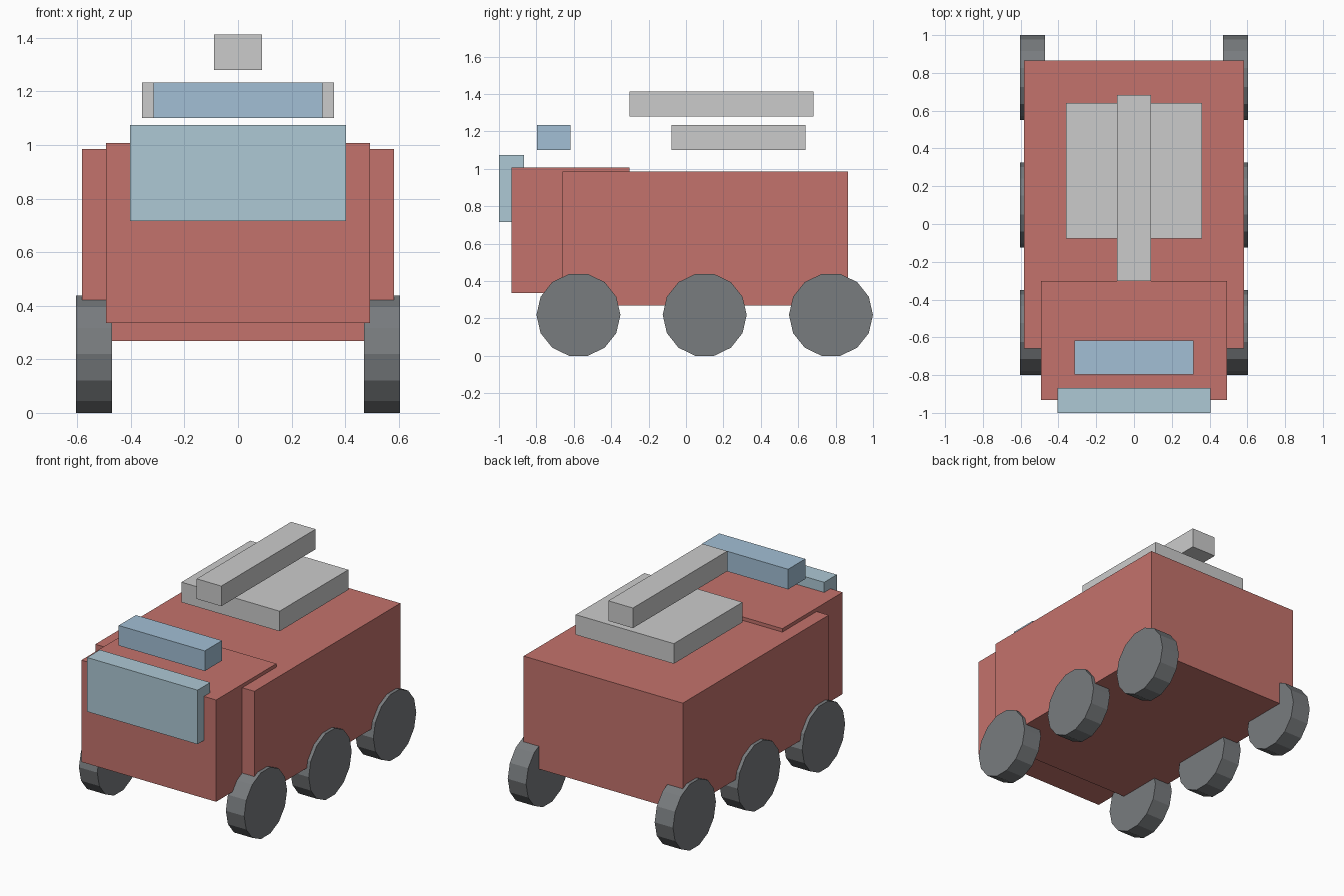
import bpy
from math import pi

if "Cube" in bpy.data.objects:
    bpy.data.objects.remove(bpy.data.objects["Cube"])


def material(name, rgb):
    mat = bpy.data.materials.new(name)
    mat.diffuse_color = (*rgb, 1)
    mat.use_nodes = True
    mat.node_tree.nodes["Principled BSDF"].inputs["Base Color"].default_value = mat.diffuse_color
    return mat


RED = material("red_paint", (0.55, 0.17, 0.15))
GLASS = material("glass_blue", (0.42, 0.58, 0.66))
LAMP = material("lamp_blue", (0.36, 0.52, 0.66))
RUBBER = material("rubber", (0.19, 0.20, 0.21))
METAL = material("metal", (0.53, 0.54, 0.54))


def box(name, half_x, y0, y1, z0, z1, mat):
    """Axis-aligned box, symmetric about x = 0."""
    bpy.ops.mesh.primitive_cube_add(size=1, location=(0, (y0 + y1) / 2, (z0 + z1) / 2))
    obj = bpy.context.object
    obj.name = name
    obj.scale = (2 * half_x, y1 - y0, z1 - z0)
    bpy.ops.object.transform_apply(location=False, rotation=False, scale=True)
    obj.data.materials.append(mat)


# Body and cab
box("rear_body", 0.582, -0.66, 0.865, 0.268, 0.985, RED)
box("cab", 0.493, -0.933, -0.303, 0.335, 1.008, RED)

# Windscreen and warning light bar
box("windscreen", 0.404, -1.0, -0.867, 0.717, 1.075, GLASS)
box("light_bar", 0.315, -0.797, -0.617, 1.10, 1.233, LAMP)

# Roof equipment
box("roof_deck", 0.359, -0.078, 0.64, 1.10, 1.233, METAL)
box("ladder", 0.09, -0.303, 0.683, 1.28, 1.413, METAL)

# Six wheels, 14 sided, flat on the ground
RADIUS = 0.2245
for side, label in ((-1, "left"), (1, "right")):
    for y, row in ((-0.575, "front"), (0.10, "middle"), (0.775, "rear")):
        bpy.ops.mesh.primitive_cylinder_add(
            vertices=14, radius=RADIUS, depth=0.134,
            location=(side * 0.5375, y, 0.219), rotation=(0, pi / 2, 0))
        wheel = bpy.context.object
        wheel.name = f"{row}_{label}_wheel"
        # Primitive starts with a vertex on local y, so the wheel rests on a flat facet
        wheel.data.materials.append(RUBBER)
